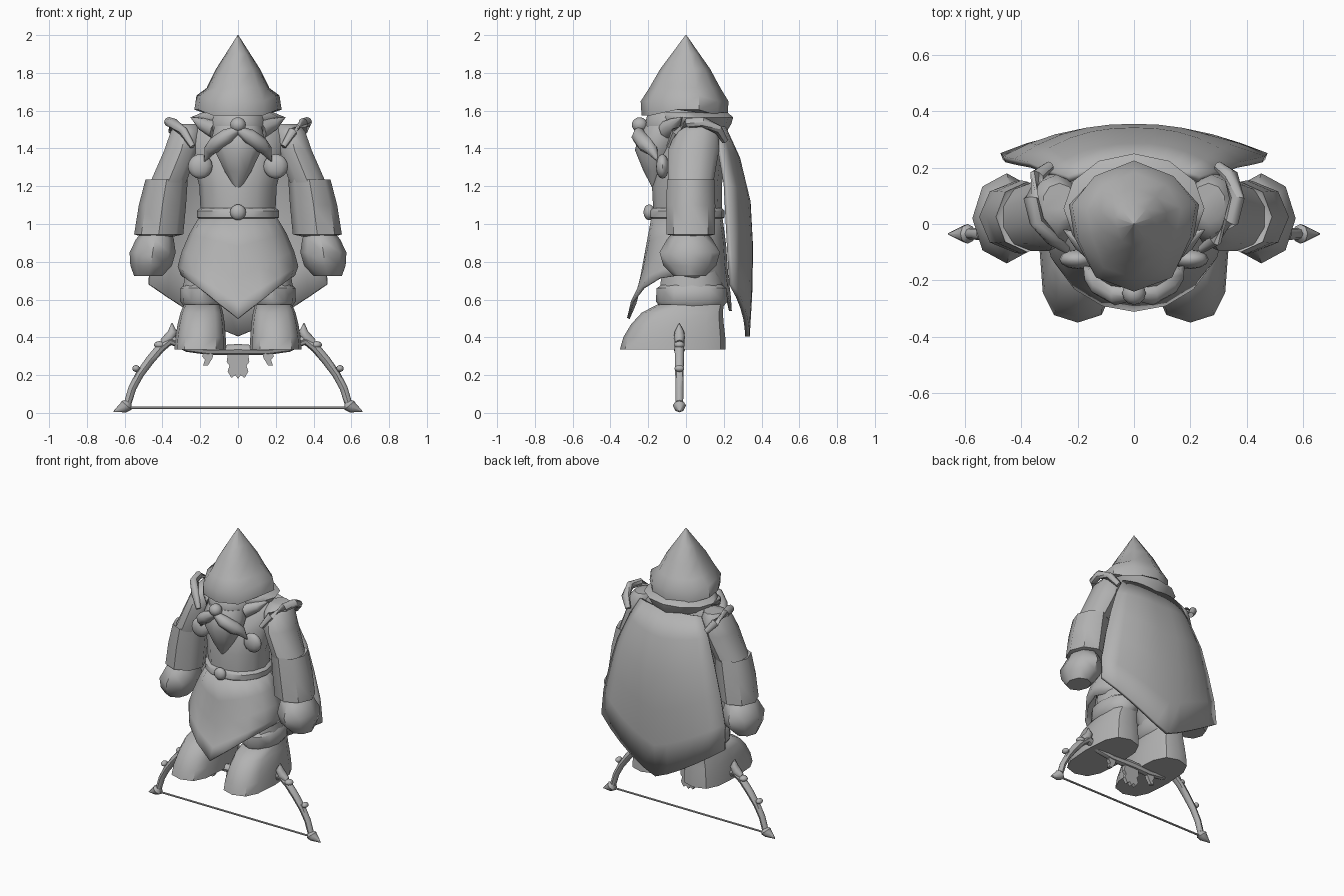
import bpy, bmesh, math
from mathutils import Vector

clay = bpy.data.materials.new("clay_grey")
clay.diffuse_color = (0.45, 0.45, 0.45, 1)


def finish(name, bm, smooth=45, thick=0):
    bmesh.ops.remove_doubles(bm, verts=bm.verts, dist=0.0005)
    bmesh.ops.recalc_face_normals(bm, faces=bm.faces)
    me = bpy.data.meshes.new(name)
    bm.to_mesh(me)
    bm.free()
    me.materials.append(clay)
    me.shade_smooth()
    me.set_sharp_from_angle(angle=math.radians(smooth))
    ob = bpy.data.objects.new(name, me)
    bpy.context.collection.objects.link(ob)
    if thick:
        mod = ob.modifiers.new("thickness", 'SOLIDIFY')
        mod.thickness, mod.offset = thick, 0
    return ob


def loft(name, rings, caps=True, closed=True, **kw):
    """Skin a list of point rings of equal length."""
    bm = bmesh.new()
    vs = [[bm.verts.new(p) for p in r] for r in rings]
    n = len(rings[0])
    for a, b in zip(vs, vs[1:]):
        for i in range(n if closed else n - 1):
            j = (i + 1) % n
            bm.faces.new((a[i], a[j], b[j], b[i]))
    if caps:
        bm.faces.new(vs[0])
        bm.faces.new(vs[-1])
    return finish(name, bm, **kw)


def oval(cx, cy, z, rx, ry, n=10, p=1.0):
    """Horizontal ring; p below 1 makes it squarer."""
    pts = []
    for i in range(n):
        a = math.pi / 2 + 2 * math.pi * i / n
        c, s = math.cos(a), math.sin(a)
        pts.append((cx + rx * math.copysign(abs(c) ** p, c),
                    cy + ry * math.copysign(abs(s) ** p, s), z))
    return pts


def body(name, rows, n=10, p=1.0, side=1, **kw):
    return loft(name, [oval(side * cx, cy, z, rx, ry, n, p) for z, cx, cy, rx, ry in rows], **kw)


def tube(name, pts, radii, n=8, side=1):
    pts = [Vector((side * x, y, z)) for x, y, z in pts]
    rings = []
    for i, c in enumerate(pts):
        t = (pts[min(i + 1, len(pts) - 1)] - pts[max(i - 1, 0)]).normalized()
        u = t.cross(Vector((0, 1, 0)) if abs(t.y) < 0.8 else Vector((1, 0, 0))).normalized()
        v = t.cross(u)
        rings.append([c + radii[i] * (u * math.cos(2 * math.pi * k / n) + v * math.sin(2 * math.pi * k / n))
                      for k in range(n)])
    return loft(name, rings)


def ball(name, c, r):
    bm = bmesh.new()
    bmesh.ops.create_uvsphere(bm, u_segments=12, v_segments=8, radius=1)
    for v in bm.verts:
        v.co = Vector((c[0] + v.co.x * r[0], c[1] + v.co.y * r[1], c[2] + v.co.z * r[2]))
    return finish(name, bm)


# Pointed hood: half outline mirrored, scaled at each height
half = [(0, .225), (.14, .17), (.205, .07), (.185, -.05), (.135, -.19), (0, -.24)]
outline = half + [(-x, y) for x, y in half[-2:0:-1]]
hood = []
for z, s, flare in ((2, .01, 0), (1.9, .32, 0), (1.82, .57, 0), (1.72, .81, 0), (1.65, 1, .015), (1.575, .98, .03)):
    hood.append([(x * s + math.copysign(flare, x) * (abs(x) > .17), y * s, z + (.03 if abs(x) > .18 and s > .9 else 0))
                 for x, y in outline])
loft("hood", hood)
# Flared collar under the hood
body("hood_collar", [(1.48, 0, .06, .17, .15), (1.53, 0, .05, .22, .19),
                     (1.565, 0, .055, .25, .195), (1.59, 0, .03, .19, .19)], n=12)

# Head, nose, beard
ball("head", (0, -.05, 1.52), (.155, .17, .13))
ball("nose", (0, -.245, 1.525), (.042, .042, .04))
body("beard", [(1.52, 0, -.12, .13, .1), (1.46, 0, -.14, .145, .115), (1.39, 0, -.155, .13, .115),
               (1.28, 0, -.155, .075, .07), (1.17, 0, -.165, .002, .002)])

# Torso, belt, buckle
body("torso", [(1.0, 0, .01, .195, .18), (1.2, 0, .005, .205, .185), (1.36, 0, .03, .245, .175),
               (1.48, 0, .06, .27, .14), (1.54, 0, .07, .2, .11)], n=12)
body("belt", [(1.025, 0, .005, .2, .185), (1.035, 0, .005, .217, .2), (1.07, 0, .005, .217, .2),
              (1.085, 0, .005, .2, .185)], n=16)
ball("buckle", (0, -.195, 1.062), (.042, .03, .042))

# Tunic skirt, with hem pointed at front and back
skirt = []
for t, rx, ry, cy in ((0, .195, .18, .005), (.3, .25, .205, 0), (.6, .29, .225, -.01), (.85, .312, .25, -.02), (1, .295, .27, -.035)):
    ring = []
    for x, y, _ in oval(0, cy, 0, rx, ry, 16):
        hem = .5 + .23 * abs(x) / rx + (.04 if y > .1 else 0)
        ring.append((x, y, 1.04 + t * (hem - 1.04)))
    skirt.append(ring)
loft("tunic_skirt", skirt, caps=False, thick=.015)

# Cape: bowed sheet with rounded point at the hem
cape = []
for t, w, yc, ye in ((0, .23, .2, .16), (.15, .3, .275, .18), (.36, .37, .33, .21),
                     (.58, .42, .343, .22), (.8, .46, .338, .23), (1, .47, .325, .24)):
    row = []
    for i in range(-5, 6):
        u = i / 5
        hem = .405 + .275 * abs(u) ** 1.2
        row.append((w * u, yc + (ye - yc) * abs(u) ** 2.4, 1.51 + t * (hem - 1.51)))
    cape.append(row)
loft("cape", cape, caps=False, closed=False, thick=.025)

# Bow lying under the feet: handle, string and hanging leaf
BY = -.035
tube("bow_handle", [(-.35, BY, .39), (-.27, BY, .345), (-.15, BY, .33), (0, BY, .335),
                    (.15, BY, .33), (.27, BY, .345), (.35, BY, .39)],
     [.025, .022, .024, .03, .024, .022, .025])
tube("bow_string", [(-.6, BY, .028), (.6, BY, .028)], [.007, .007], n=6)


def leaf(name, cx, pts):
    loft(name, [[(cx + x, BY + d, z) for x, z in pts] for d in (-.012, .012)], smooth=30)


leaf("bow_centre_leaf", 0, [(-.05, .34), (-.06, .27), (-.045, .25), (-.055, .22), (-.035, .185), (-.015, .2), (0, .18),
                            (.015, .2), (.035, .185), (.055, .22), (.045, .25), (.06, .27), (.05, .34)])

for s, tag in ((-1, "left"), (1, "right")):
    # Moustache half and chest clasp
    tube("moustache_" + tag, [(0, -.25, 1.5), (.06, -.25, 1.465), (.12, -.215, 1.42), (.15, -.18, 1.39), (.178, -.15, 1.33)],
         [.02, .04, .042, .032, .002], side=s)
    ball("clasp_" + tag, (s * .2, -.125, 1.305), (.065, .035, .065))
    # Side hair tuft under the hood
    tube("hair_tuft_" + tag, [(.12, -.1, 1.5), (.19, -.06, 1.53), (.25, -.02, 1.565)], [.05, .035, .002], side=s)

    # Arm: sleeve, cuff, mitten, shoulder roll
    body("upper_arm_" + tag, [(1.53, .265, .075, .06, .07), (1.49, .275, .06, .085, .115), (1.39, .3, .04, .095, .135),
                              (1.22, .37, .025, .1, .12)], side=s)
    body("sleeve_cuff_" + tag, [(1.225, .375, .025, .1, .115), (1.235, .378, .025, .112, .125), (1.1, .4, .025, .125, .13),
                                (.945, .42, .025, .13, .128), (.935, .425, .025, .09, .09)], n=8, side=s)
    body("mitten_" + tag, [(.96, .43, .02, .075, .085), (.92, .44, .02, .1, .12), (.85, .452, .02, .122, .16),
                           (.78, .46, .02, .11, .14), (.725, .475, .02, .075, .085)], n=8, side=s)
    tube("shoulder_roll_" + tag, [(.24, -.09, 1.41), (.29, -.055, 1.49), (.345, .01, 1.535), (.365, .09, 1.54),
                                  (.345, .17, 1.5), (.3, .205, 1.44)], [.015, .024, .027, .027, .026, .018], side=s)

    # Leg: thigh, trouser cuff, boot
    body("thigh_" + tag, [(.85, .14, .02, .13, .15), (.64, .185, .03, .115, .165)], side=s)
    body("trouser_cuff_" + tag, [(.685, .18, .03, .1, .15), (.66, .185, .03, .12, .185), (.59, .188, .03, .118, .19),
                                 (.56, .188, .03, .095, .165)], n=12, side=s)
    body("boot_" + tag, [(.335, .2, -.07, .137, .28), (.4, .198, -.062, .133, .27), (.47, .195, -.045, .125, .245),
                         (.53, .192, -.02, .113, .215), (.575, .188, .025, .097, .175)], n=12, p=.7, side=s)

    # Bow limb, hooked end, knots, tip and small leaf
    tube("bow_limb_" + tag, [(.31, BY, .365), (.36, BY, .385), (.41, BY, .345), (.465, BY, .28), (.52, BY, .205),
                             (.56, BY, .13), (.59, BY, .03)], [.02, .027, .025, .024, .022, .021, .02], side=s)
    tube("bow_hook_" + tag, [(.4, BY, .37), (.365, BY, .395), (.345, BY, .43), (.35, BY, .475)],
         [.02, .03, .025, .003], side=s)
    tube("bow_tip_" + tag, [(.575, BY, .065), (.59, BY, .04), (.605, BY, .03), (.66, BY, .006)],
         [.012, .035, .03, .002], side=s)
    ball("bow_knot_upper_" + tag, (s * .415, BY, .36), (.03, .028, .02))
    ball("bow_knot_lower_" + tag, (s * .54, BY, .235), (.02, .026, .018))
    leaf("bow_side_leaf_" + tag, s * .155, [(s * -.03, .335), (s * -.02, .29), (s * .005, .25), (s * .03, .25),
                                            (s * .02, .28), (s * .035, .3), (s * .02, .335)])
